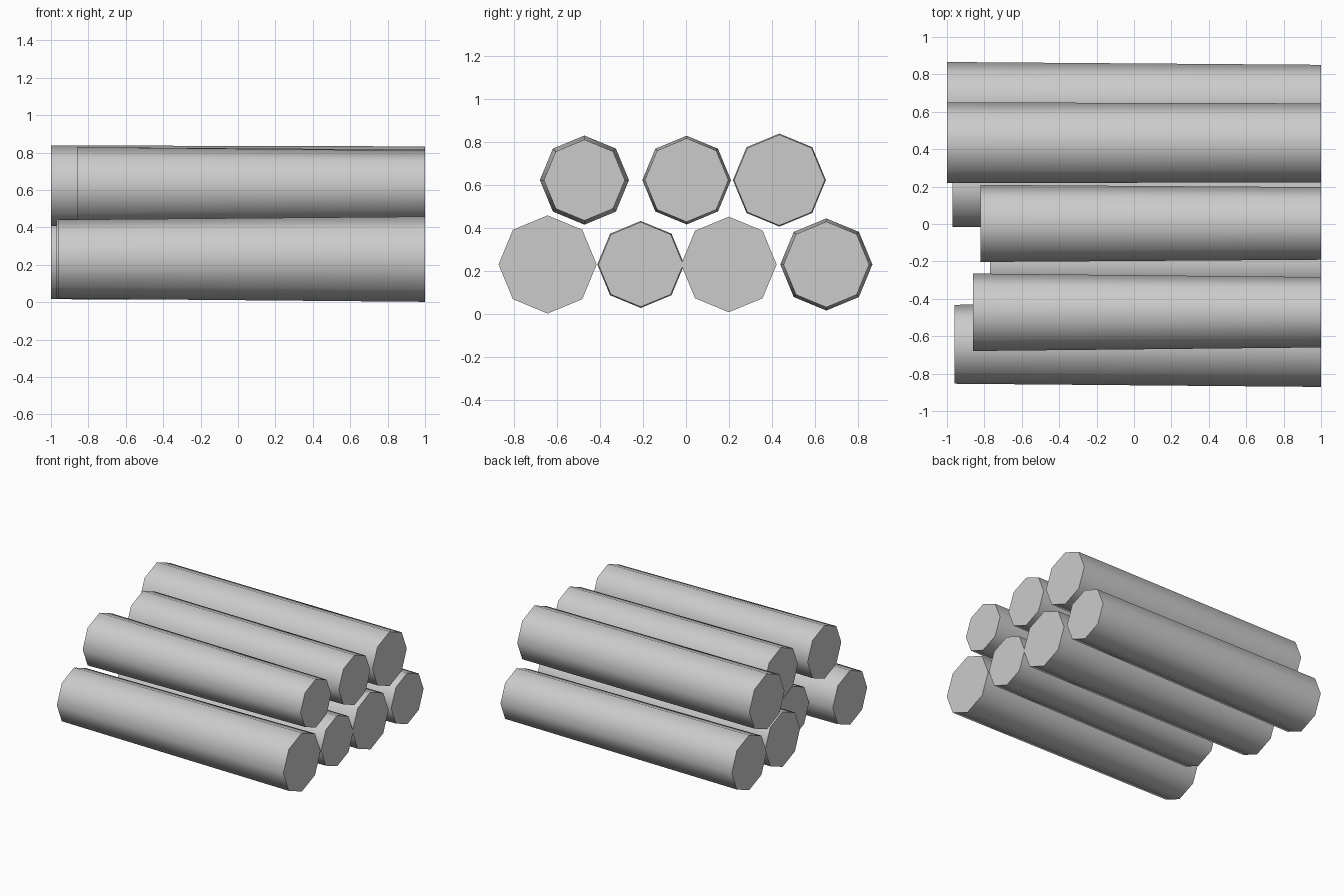
import bpy, bmesh, math
from mathutils import Matrix

cube = bpy.data.objects.get("Cube")
if cube:
    bpy.data.objects.remove(cube, do_unlink=True)

grey = bpy.data.materials.new("plain_grey")
grey.use_nodes = True
colour = (0.6, 0.6, 0.6, 1)
grey.diffuse_color = colour
grey.node_tree.nodes["Principled BSDF"].inputs["Base Color"].default_value = colour

RIGHT_END = 1.0


def add_log(name, left_end, y, z, radius_left, radius_right):
    """Tapered eight-sided log lying along x, all flush at the +x end."""
    length = RIGHT_END - left_end
    bm = bmesh.new()
    bmesh.ops.create_cone(bm, cap_ends=True, segments=8, radius1=radius_left,
                          radius2=radius_right, depth=length,
                          matrix=Matrix.Rotation(math.pi / 2, 4, 'Y'))
    mesh = bpy.data.meshes.new(name)
    bm.to_mesh(mesh)
    bm.free()
    mesh.materials.append(grey)
    log = bpy.data.objects.new(name, mesh)
    log.location = ((RIGHT_END + left_end) / 2, y, z)
    bpy.context.collection.objects.link(log)
    # round sides, crisp end cuts
    bpy.ops.object.select_all(action='DESELECT')
    log.select_set(True)
    bpy.context.view_layer.objects.active = log
    bpy.ops.object.shade_smooth_by_angle(angle=math.radians(60))


# Bottom row, front to back: left end, y, radius at left, radius at right
bottom_row = [(-0.96, -0.643, 0.211, 0.228),
              (-0.77, -0.21, 0.202, 0.197),
              (-0.97, 0.199, 0.214, 0.222),
              (-1.0, 0.652, 0.214, 0.199)]
# Top row, resting in the gaps
top_row = [(-0.86, -0.472, 0.207, 0.188),
           (-0.82, 0.003, 0.206, 0.194),
           (-1.0, 0.434, 0.216, 0.211)]

for row_name, row, z in (("bottom", bottom_row, 0.23), ("top", top_row, 0.622)):
    for i, (left_end, y, r_left, r_right) in enumerate(row, 1):
        add_log(f"{row_name}_log_{i}", left_end, y, z, r_left, r_right)
